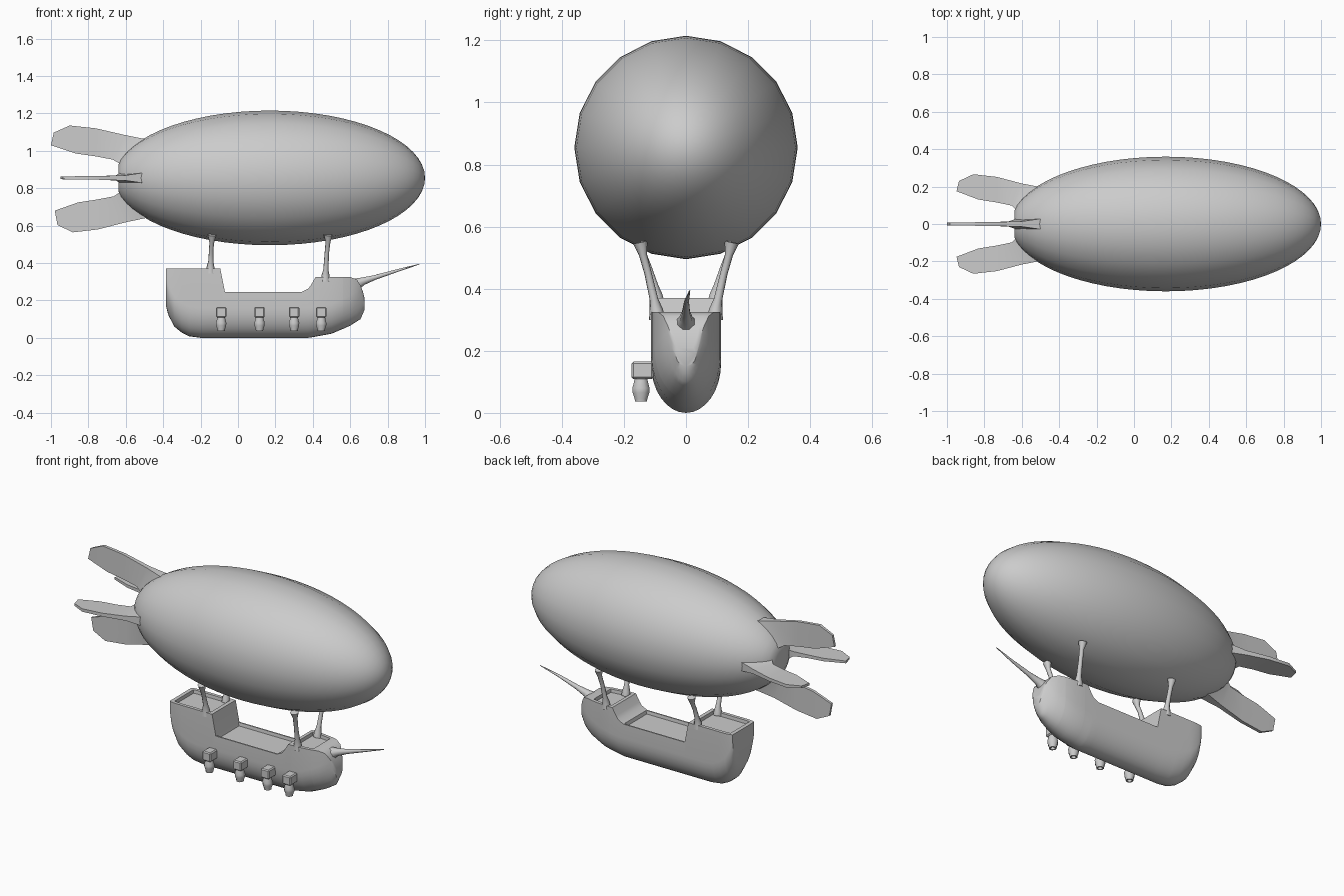
import bpy, bmesh, math
from mathutils import Vector, Matrix

if "Cube" in bpy.data.objects:
    bpy.data.objects.remove(bpy.data.objects["Cube"])


def finish(name, bm, angle=35):
    bmesh.ops.recalc_face_normals(bm, faces=bm.faces)
    me = bpy.data.meshes.new(name)
    bm.to_mesh(me)
    bm.free()
    ob = bpy.data.objects.new(name, me)
    bpy.context.collection.objects.link(ob)
    bpy.ops.object.select_all(action='DESELECT')
    ob.select_set(True)
    bpy.context.view_layer.objects.active = ob
    bpy.ops.object.shade_smooth_by_angle(angle=math.radians(angle))
    return ob


def loft(name, rings, angle=35):
    bm = bmesh.new()
    vs = [[bm.verts.new(p) for p in r] for r in rings]
    n = len(rings[0])
    for a, b in zip(vs, vs[1:]):
        for i in range(n):
            j = (i + 1) % n
            bm.faces.new((a[i], a[j], b[j], b[i]))
    bm.faces.new(vs[0])
    bm.faces.new(vs[-1])
    return finish(name, bm, angle)


def tube(name, path, sides=8):
    """Round bar through (x, y, z, radius) points."""
    d = Vector(path[-1][:3]) - Vector(path[0][:3])
    q = d.to_track_quat('Z', 'Y')
    rings = []
    for x, y, z, r in path:
        rings.append([Vector((x, y, z)) + q @ Vector((r * math.cos(t), r * math.sin(t), 0))
                      for t in (2 * math.pi * (i + .5) / sides for i in range(sides))])
    return loft(name, rings, 50)


def lerp(table, x):
    for (a, u), (b, v) in zip(table, table[1:]):
        if x <= b:
            return u + (v - u) * (x - a) / (b - a)
    return table[-1][1]


# Gas envelope: 20-sided ellipsoid with a blunted tail
bm = bmesh.new()
bmesh.ops.create_uvsphere(bm, u_segments=20, v_segments=32, radius=1)
bmesh.ops.transform(bm, matrix=Matrix.Translation((.17, 0, .855)) @ Matrix.Diagonal((.83, .36, .36, 1))
                    @ Matrix.Rotation(math.pi / 2, 4, 'Y'), verts=bm.verts)
for v in bm.verts:
    v.co.x = max(v.co.x, -.64)
finish("envelope", bm, 50)

# Tail fins: outer edge (x, r), inner edge (x, r), half thickness
FIN = [(-.40, .19, -.58, .03, .05), (-.50, .208, -.63, .075, .028), (-.60, .228, -.67, .098, .014),
       (-.76, .265, -.76, .115, .010), (-.90, .28, -.87, .131, .009), (-.985, .242, -1.0, .175, .007)]
for name, turn, kx, kr in (("top_fin", 0, 1, 1), ("left_fin", 90, .9, .95),
                           ("bottom_fin", 180, .96, 1.04), ("right_fin", 270, .9, .95)):
    rot = Matrix.Translation((0, 0, .855)) @ Matrix.Rotation(math.radians(turn), 4, 'X')
    rings = []
    for ox, orr, ix, ir, t in FIN:
        ox, ix = (-.49 + (x + .49) * kx if x < -.65 else x for x in (ox, ix))
        rings.append([rot @ Vector(p) for p in ((ox, -t, orr * kr), (ox, t, orr * kr),
                                                (ix, t, ir), (ix, -t, ir))])
    loft(name, rings, 40)

# Hull: U-shaped sections; each station is x, top height, deck recess, rim width
KEEL = [(-.385, .17), (-.372, .12), (-.34, .06), (-.30, .027), (-.26, .008), (-.2, 0), (.38, 0),
        (.5, .022), (.595, .062), (.655, .10), (.677, .15)]
BEAM = [(-.385, .103), (-.372, .109), (-.34, .113), (.45, .113), (.54, .107), (.6, .09),
        (.64, .071), (.665, .05), (.677, .033)]
STATIONS = [(-.385, .37, 0, .02), (-.372, .37, 0, .02), (-.362, .37, 0, .02), (-.36, .37, .02, .02),
            (-.34, .37, .02, .02), (-.30, .37, .02, .02), (-.26, .37, .02, .02), (-.2, .37, .02, .02),
            (-.12, .37, .02, .02), (-.118, .37, 0, .02), (-.095, .37, 0, .02), (-.07, .245, 0, .008),
            (-.065, .245, .02, .008), (.335, .245, .02, .008), (.34, .245, 0, .008), (.375, .262, 0, .01),
            (.39, .282, 0, .015), (.415, .325, 0, .02), (.435, .325, 0, .02), (.437, .325, .02, .02),
            (.5, .325, .02, .02), (.56, .325, .02, .02), (.562, .325, 0, .02), (.6, .325, 0, .02),
            (.635, .312, 0, .02), (.655, .28, 0, .015), (.667, .25, 0, .01), (.677, .21, 0, .01)]
rings = []
for x, top, rec, rim in STATIONS:
    hw, zb = lerp(BEAM, x), lerp(KEEL, x)
    mid = min(zb + .16, top - .02)
    ring = [(x, hw, top)]
    for i in range(17):
        a = math.pi * i / 16
        ring.append((x, hw * math.cos(a), mid - (mid - zb) * math.sin(a)))
    w = hw - rim
    ring += [(x, -hw, top), (x, -w, top), (x, -w + .002, top - rec), (x, w - .002, top - rec), (x, w, top)]
    rings.append(ring)
loft("hull", rings, 38)

# Bowsprit flaring out of the bow
tube("bowsprit", [(.58, 0, .26, .05), (.635, 0, .287, .034), (.67, 0, .303, .022),
                  (.73, 0, .322, .014), (.85, .002, .359, .008), (.97, .012, .394, .002)])

# Suspension struts, mirrored port and starboard
for end, x0, x1, z0 in (("rear", -.147, -.14, .37), ("front", .468, .481, .325)):
    for side, s in (("left", 1), ("right", -1)):
        L = .55 - z0
        tube(f"{end}_{side}_strut", [
            (x0, s * .094, z0 - .02, .026), (x0, s * .096, z0 + .006, .022),
            (x0 + .002, s * .103, z0 + .04, .014), ((x0 + x1) / 2, s * .122, z0 + L * .55, .012),
            (x1, s * .139, .51, .013), (x1, s * .147, .55, .024)])

# Hanging side pods, starboard only: mount block with a tapered barrel below
PROFILE = [(.115, .022), (.10, .024), (.08, .030), (.065, .029), (.045, .022), (.036, .021), (.036, .014), (.05, .012)]
for k, x in enumerate((-.09, .115, .30, .445), 1):
    bm = bmesh.new()
    bmesh.ops.create_cube(bm, size=1, matrix=Matrix.Translation((x, -.14, .137))
                          @ Matrix.Diagonal((.056, .07, .056, 1)))
    bmesh.ops.bevel(bm, geom=bm.edges[:], offset=.006, segments=1, affect='EDGES')
    finish(f"pod_mount_{k}", bm)
    tube(f"pod_barrel_{k}", [(x, -.145, z, r) for z, r in PROFILE])
